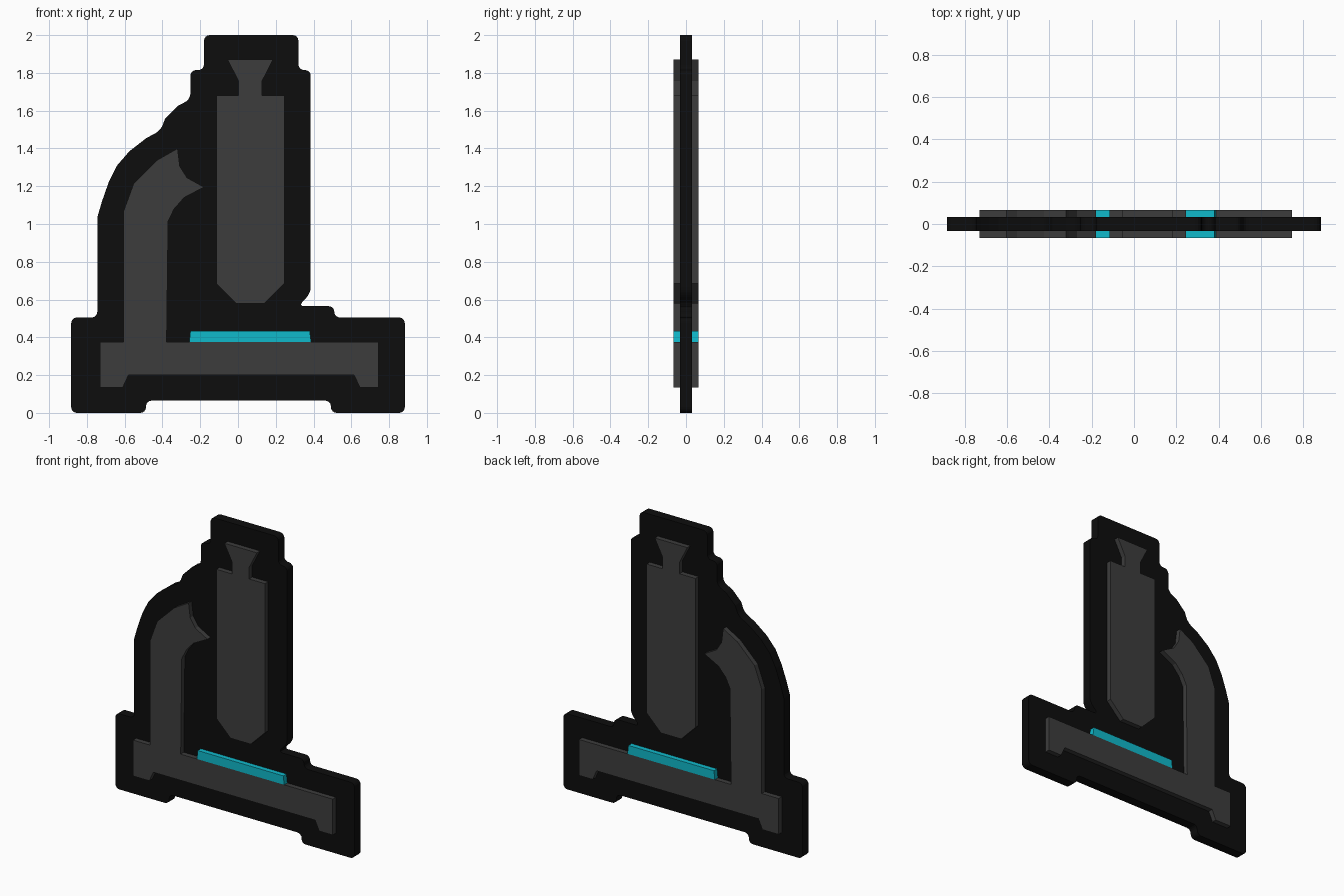
import bpy, bmesh, math
from mathutils import Vector

if "Cube" in bpy.data.objects:
    bpy.data.objects.remove(bpy.data.objects["Cube"])


def material(name, rgb):
    m = bpy.data.materials.new(name)
    m.diffuse_color = (*rgb, 1)
    m.use_nodes = True
    m.node_tree.nodes["Principled BSDF"].inputs["Base Color"].default_value = m.diffuse_color
    return m


BLACK = material("black", (0.004, 0.004, 0.004))
GREY = material("dark grey", (0.046, 0.046, 0.046))
CYAN = material("cyan", (0.005, 0.49, 0.60))


def rounded(points, radius, steps=4):
    """Round every sharp corner of a closed profile with a small arc."""
    out = []
    for i, p in enumerate(points):
        p = Vector(p)
        a = Vector(points[i - 1]) - p
        b = Vector(points[(i + 1) % len(points)]) - p
        if a.angle(b) > math.radians(140):
            out.append(p)
            continue
        r = min(radius, a.length * 0.49, b.length * 0.49)
        s, e = p + a.normalized() * r, p + b.normalized() * r
        c = s + e - p
        for k in range(steps + 1):
            t = k / steps * math.pi / 2
            out.append(c + (s - c) * math.cos(t) + (e - c) * math.sin(t))
    return out


def slab(name, points, half, mat):
    """Extrude an x-z profile evenly to both sides of y = 0."""
    bm = bmesh.new()
    face = bm.faces.new([bm.verts.new((p[0], -half, p[1])) for p in points])
    res = bmesh.ops.extrude_face_region(bm, geom=[face], use_keep_orig=True)
    verts = [g for g in res["geom"] if isinstance(g, bmesh.types.BMVert)]
    bmesh.ops.translate(bm, vec=(0, 2 * half, 0), verts=verts)
    bmesh.ops.recalc_face_normals(bm, faces=bm.faces)
    me = bpy.data.meshes.new(name)
    bm.to_mesh(me)
    bm.free()
    me.materials.append(mat)
    ob = bpy.data.objects.new(name, me)
    bpy.context.collection.objects.link(ob)
    return ob


# Black backing plate following the microscope silhouette
outline = [
    (-0.883, 0), (-0.487, 0), (-0.487, 0.065), (0.492, 0.065), (0.492, 0),
    (0.883, 0), (0.883, 0.505), (0.51, 0.505), (0.51, 0.565), (0.32, 0.565),
    (0.385, 0.635), (0.385, 1.815), (0.32, 1.815), (0.32, 2), (-0.18, 2),
    (-0.18, 1.815), (-0.252, 1.815), (-0.252, 1.66), (-0.32, 1.625),
    (-0.385, 1.56), (-0.41, 1.495), (-0.485, 1.455), (-0.575, 1.385),
    (-0.64, 1.31), (-0.685, 1.22), (-0.72, 1.12), (-0.745, 1.035),
    (-0.745, 0.505), (-0.883, 0.505),
]
slab("backing_plate", rounded(outline, 0.03), 0.032, BLACK)

# Foot with the curved arm, raised on both faces
stand = [
    (-0.73, 0.135), (-0.61, 0.135), (-0.58, 0.2), (0.615, 0.2),
    (0.645, 0.135), (0.745, 0.135), (0.745, 0.375), (-0.378, 0.375),
    (-0.37, 1.015), (-0.338, 1.08), (-0.285, 1.14), (-0.18, 1.195),
    (-0.27, 1.245), (-0.308, 1.305), (-0.32, 1.4), (-0.425, 1.34),
    (-0.552, 1.215), (-0.605, 1.07), (-0.605, 0.375), (-0.73, 0.375),
]
slab("stand_and_arm", stand, 0.065, GREY)

# Viewing tube with flared eyepiece, mirrored about its own axis
half_tube = [(0.075, 0.58), (0.18, 0.685), (0.18, 1.68), (0.0625, 1.68),
             (0.0625, 1.757), (0.12, 1.87)]
axis = 0.065
tube = [(axis + x, z) for x, z in half_tube]
tube += [(axis - x, z) for x, z in reversed(half_tube)]
slab("viewing_tube", tube, 0.065, GREY)

# Specimen slide on the stage
slide = [(-0.258, 0.375), (0.387, 0.375), (0.38, 0.433), (-0.252, 0.433)]
slab("specimen_slide", slide, 0.065, CYAN)
